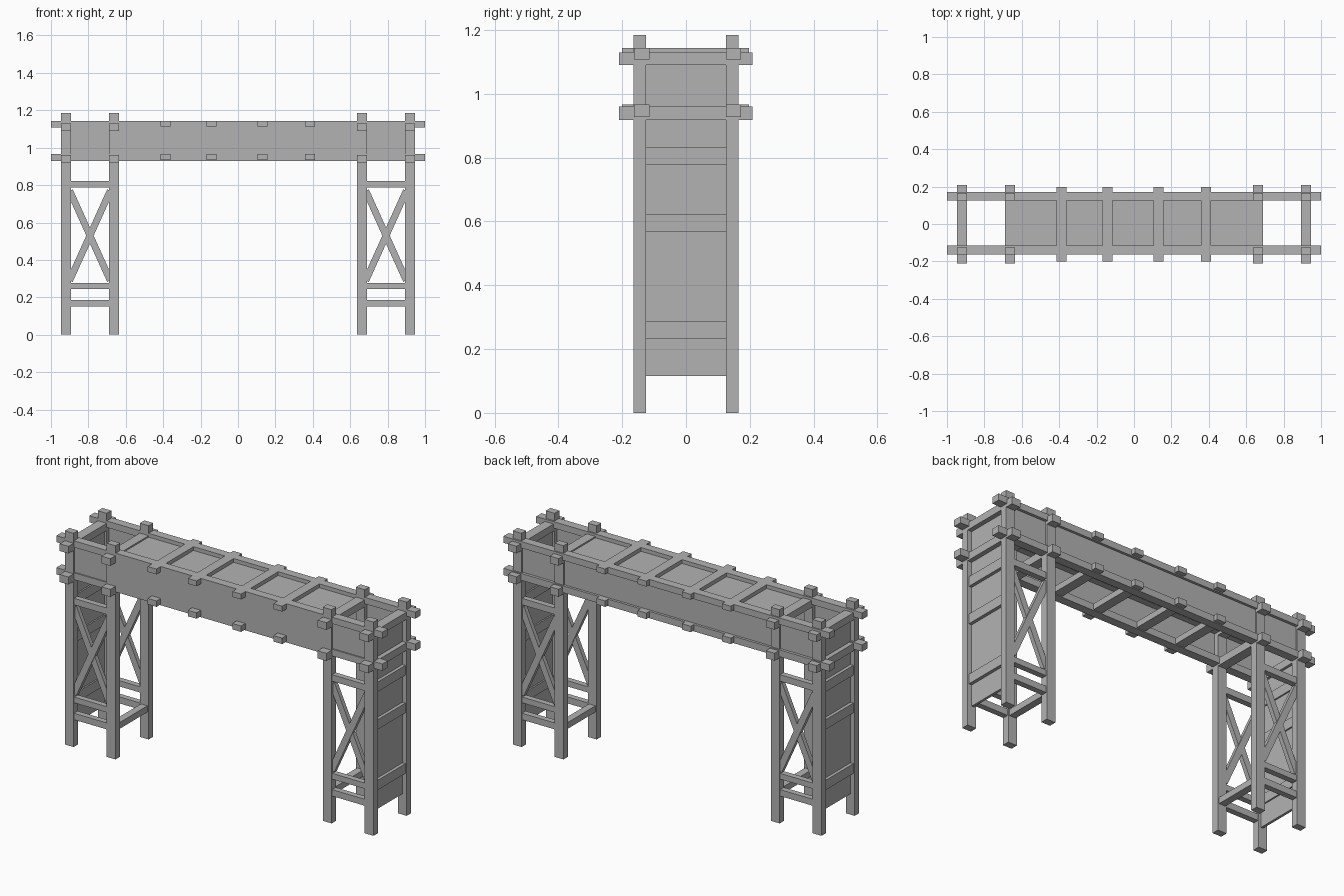
import bpy
import math
from mathutils import Vector

cube = bpy.data.objects.get("Cube")
if cube:
    bpy.data.objects.remove(cube, do_unlink=True)

GREY = (0.45, 0.45, 0.45, 1)
timber = bpy.data.materials.new("weathered_grey_timber")
timber.use_nodes = True
timber.diffuse_color = GREY
timber.node_tree.nodes["Principled BSDF"].inputs["Base Color"].default_value = GREY


def box(name, x, y, z, tilt=0.0):
    """Box from (low, high) ranges, optionally tilted about the x axis."""
    bpy.ops.mesh.primitive_cube_add(size=1)
    ob = bpy.context.object
    ob.name = name
    ob.location = [(a + b) / 2 for a, b in (x, y, z)]
    ob.scale = [b - a for a, b in (x, y, z)]
    ob.rotation_euler.x = tilt
    ob.data.materials.append(timber)
    return ob


def around(c, half):
    return (c - half, c + half)


def brace(name, start, end, width, depth):
    """Diagonal plank lying in an x-z plane."""
    a, b = Vector(start), Vector(end)
    ob = box(name, around(0, (b - a).length / 2), around(0, depth / 2), around(0, width / 2))
    ob.location = (a + b) / 2
    ob.rotation_euler.y = -math.atan2(b.z - a.z, b.x - a.x)
    return ob


OUTER, INNER, POST_Y, HALF = 0.92, 0.663, 0.145, 0.027
TOP_TIE, LOW_TIE = (1.09, 1.13), (0.918, 0.96)
TOP_RAIL, LOW_RAIL = (1.107, 1.143), (0.928, 0.966)
SIDES = (("left", 1), ("right", -1))
FACES = (("front", -1), ("back", 1))

# Long rails along both sides of the bridge
for face, y in (("front", (-0.163, -0.115)), ("back", (0.125, 0.172))):
    box(face + "_top_rail", (-1, 1), y, TOP_RAIL)
    box(face + "_low_rail", (-1, 1), y, LOW_RAIL)

# Side walls and deck
box("front_wall", (-0.66, 0.66), (-0.163, -0.15), (0.93, 1.14))
box("back_wall", (-0.66, 0.66), (0.145, 0.158), (0.93, 1.14))
box("deck", (-0.69, 0.69), (-0.13, 0.14), (1.108, 1.122))

# Short cross ties between the rails
for i, x in enumerate((-0.387, -0.141, 0.132, 0.384)):
    box(f"upper_tie_{i}", around(x, HALF), (-0.2, 0.198), (1.113, 1.143))
    box(f"lower_tie_{i}", around(x, HALF), (-0.2, 0.198), (0.933, 0.966))

# Towers at both ends
for side, s in SIDES:
    bay = sorted((s * (INNER + 0.02), s * (OUTER - 0.02)))
    for row, px in (("outer", OUTER), ("inner", INNER)):
        span = around(s * px, HALF)
        for face, f in FACES:
            box(f"{side}_{row}_{face}_post", span, around(f * POST_Y, 0.02), (0, 1.185))
        box(f"{side}_{row}_top_tie", span, (-0.21, 0.208), TOP_TIE)
        box(f"{side}_{row}_low_tie", span, (-0.21, 0.208), LOW_TIE)

    # Closed outer end with horizontal battens
    box(f"{side}_end_panel", around(s * 0.914, 0.007), (-0.13, 0.13), (0.115, 1.1))
    for i, z in enumerate((0.805, 0.596, 0.26)):
        box(f"{side}_end_batten_{i}", around(s * 0.919, 0.02), (-0.13, 0.13), around(z, 0.027))

    # Bars joining the inner posts
    box(f"{side}_inner_bar", around(s * INNER, 0.02), (-0.13, 0.13), (0.15, 0.185))

    for face, f in FACES:
        y = f * POST_Y
        box(f"{side}_{face}_bay_wall", bay, around(f * 0.15, 0.006), (0.94, 1.13))
        for i, (z, h) in enumerate(((0.805, 0.018), (0.26, 0.016), (0.168, 0.018))):
            box(f"{side}_{face}_bar_{i}", bay, around(y, 0.016), around(z, h))
        # Crossed braces
        for i, (z0, z1) in enumerate(((0.29, 0.77), (0.77, 0.29))):
            brace(f"{side}_{face}_brace_{i}", (bay[0], y + 0.004 * i, z0),
                  (bay[1], y + 0.004 * i, z1), 0.036, 0.024)
